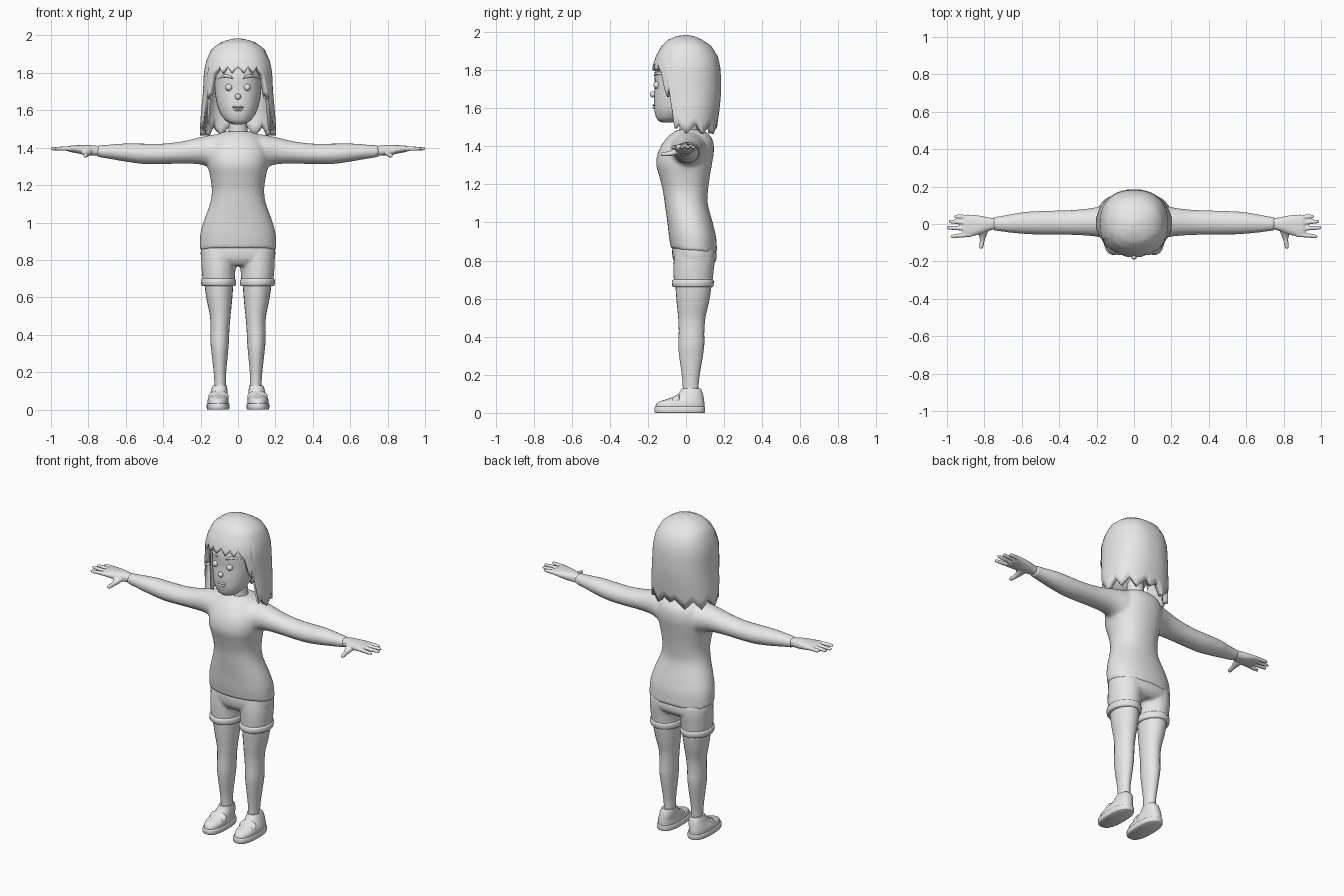
import bpy, bmesh, math

grey = bpy.data.materials.new("plain grey")
grey.diffuse_color = (0.8, 0.8, 0.8, 1)
BOTH = (-1, 1)


def spline(rows, steps):
    """Catmull-Rom refinement of a list of equal-length tuples."""
    out = []
    for i in range(len(rows) - 1):
        p0, p1, p2, p3 = (rows[max(i - 1, 0)], rows[i], rows[i + 1], rows[min(i + 2, len(rows) - 1)])
        for k in range(steps):
            t = k / steps
            out.append([0.5 * (2 * b + (c - a) * t + (2 * a - 5 * b + 4 * c - d) * t * t
                               + (3 * b - a - 3 * c + d) * t ** 3) for a, b, c, d in zip(p0, p1, p2, p3)])
    return out + [list(rows[-1])]


def loft(bm, axis, rings, side=1, n=24, steps=4, power=2.0):
    """Closed tube along an axis. Ring: (position, u min, u max, v min, v max)."""
    loops = []
    for t, u0, u1, v0, v1 in spline(rings, steps):
        loop = []
        for k in range(n):
            a = 2 * math.pi * k / n
            c, s = math.cos(a), math.sin(a)
            u = (u0 + u1) / 2 + (u1 - u0) / 2 * math.copysign(abs(c) ** (2 / power), c)
            v = (v0 + v1) / 2 + (v1 - v0) / 2 * math.copysign(abs(s) ** (2 / power), s)
            x, y, z = {"x": (t, u, v), "y": (u, t, v), "z": (u, v, t)}[axis]
            loop.append(bm.verts.new((side * x, y, z)))
        loops.append(loop)
    for a, b in zip(loops, loops[1:]):
        for k in range(n):
            bm.faces.new((a[k], a[(k + 1) % n], b[(k + 1) % n], b[k]))
    bm.faces.new(loops[0])
    bm.faces.new(loops[-1])


def ball(bm, centre, r):
    new = bmesh.ops.create_uvsphere(bm, u_segments=16, v_segments=10, radius=r)["verts"]
    bmesh.ops.translate(bm, verts=new, vec=centre)


def finish(bm, name, voxel=0, smooth=0, angle=40):
    bmesh.ops.recalc_face_normals(bm, faces=bm.faces)
    me = bpy.data.meshes.new(name)
    bm.to_mesh(me)
    bm.free()
    me.materials.append(grey)
    for p in me.polygons:
        p.use_smooth = True
    me.set_sharp_from_angle(angle=math.radians(angle))
    ob = bpy.data.objects.new(name, me)
    bpy.context.collection.objects.link(ob)
    if voxel:  # fuse overlapping tubes into one skin
        m = ob.modifiers.new("fuse", "REMESH")
        m.mode, m.voxel_size, m.use_smooth_shade = "VOXEL", voxel, True
        m = ob.modifiers.new("relax", "SMOOTH")
        m.factor, m.iterations = 0.5, smooth
    return ob


# Sweater: torso and sleeves in one skin
bm = bmesh.new()
loft(bm, "z", [(.855, -.205, .205, -.08, .165), (.93, -.203, .203, -.09, .157), (1.0, -.186, .186, -.098, .14),
               (1.1, -.15, .15, -.112, .114), (1.17, -.14, .14, -.122, .116), (1.24, -.148, .148, -.14, .125),
               (1.31, -.162, .162, -.157, .137), (1.38, -.165, .165, -.143, .147), (1.44, -.14, .14, -.105, .138),
               (1.475, -.10, .10, -.065, .105), (1.488, -.065, .065, -.04, .07)], n=40, power=2.2)
for v in bm.verts:
    if v.co.z < .9:
        v.co.z -= .1 * v.co.y
for s in BOTH:
    loft(bm, "x", [(.04, -.07, .11, 1.28, 1.478), (.12, -.085, .11, 1.285, 1.472), (.2, -.068, .09, 1.31, 1.457),
                   (.3, -.06, .077, 1.314, 1.434), (.4, -.058, .073, 1.312, 1.422), (.5, -.057, .07, 1.312, 1.422),
                   (.6, -.053, .063, 1.325, 1.423), (.7, -.042, .045, 1.342, 1.416), (.755, -.035, .037, 1.35, 1.413)],
         s)
finish(bm, "sweater", .011, 4)

# Shorts with rolled cuffs
bm = bmesh.new()
loft(bm, "z", [(.77, -.12, .12, -.045, .13), (.80, -.19, .19, -.066, .158), (.84, -.2, .2, -.073, .16),
               (.88, -.195, .195, -.07, .15)], n=36, power=2.3)
for s in BOTH:
    loft(bm, "z", [(.67, .018, .188, -.064, .138), (.74, .014, .194, -.066, .145), (.8, .004, .197, -.065, .152),
                   (.85, .0, .195, -.06, .15)], s)
finish(bm, "shorts", .009, 3)
bm = bmesh.new()
for s in BOTH:
    loft(bm, "z", [(.66, .016, .189, -.064, .137), (.667, .011, .196, -.072, .144), (.693, .01, .198, -.073, .146),
                   (.7, .016, .192, -.066, .14)], s, 32, 2)
finish(bm, "shorts_cuffs")

# Legs
bm = bmesh.new()
for s in BOTH:
    loft(bm, "z", [(.08, .064, .126, -.018, .066), (.14, .064, .126, -.017, .066), (.2, .063, .13, -.022, .072),
                   (.3, .054, .141, -.036, .089), (.36, .049, .147, -.04, .096), (.43, .046, .147, -.038, .096),
                   (.5, .04, .15, -.041, .102), (.58, .032, .166, -.049, .12), (.66, .026, .178, -.055, .133),
                   (.72, .026, .18, -.055, .133)], s)
finish(bm, "legs")

# Shoes: sole, upper and strap
bm = bmesh.new()
for s in BOTH:
    loft(bm, "z", [(0, .05, .163, -.16, .096), (.006, .046, .167, -.165, .1), (.028, .046, .167, -.165, .1),
                   (.033, .05, .163, -.16, .097)], s, 32, 2, 2.5)
finish(bm, "shoe_soles")
bm = bmesh.new()
for s in BOTH:
    loft(bm, "z", [(.02, .052, .162, -.16, .097), (.045, .051, .163, -.157, .097), (.06, .053, .16, -.14, .096),
                   (.072, .055, .155, -.1, .094), (.09, .056, .148, -.055, .091), (.115, .058, .14, -.03, .084),
                   (.128, .06, .134, -.022, .076)], s, 28, 3, 2.3)
finish(bm, "shoe_uppers")
bm = bmesh.new()
for s in BOTH:
    loft(bm, "y", [(-.072, .062, .15, .03, .074), (-.066, .052, .158, .03, .084), (-.04, .05, .158, .03, .099),
                   (-.034, .058, .15, .03, .096)], s, 24, 2, 2.6)
finish(bm, "shoe_straps")

# Hands with four fingers and a thumb
bm = bmesh.new()
for s in BOTH:
    loft(bm, "x", [(.72, -.026, .028, 1.355, 1.406), (.77, -.034, .034, 1.358, 1.412), (.81, -.05, .042, 1.36, 1.415),
                   (.86, -.064, .049, 1.37, 1.413), (.9, -.07, .05, 1.378, 1.41), (.915, -.06, .042, 1.385, 1.404)],
         s, power=2.4)
    for y0, y1, tip in ((.037, .04, .96), (.006, .013, .99), (-.026, -.02, 1.0), (-.057, -.066, .98)):
        loft(bm, "x", [(.87, y0 - .012, y0 + .012, 1.383, 1.406), (.93, (y0 + y1) / 2 - .012, (y0 + y1) / 2 + .012, 1.383, 1.406),
                       (tip - .012, y1 - .01, y1 + .01, 1.385, 1.404), (tip, y1 - .006, y1 + .006, 1.389, 1.4)], s, 12)
    loft(bm, "y", [(-.132, .81, .824, 1.352, 1.364), (-.12, .804, .828, 1.347, 1.369), (-.08, .796, .825, 1.349, 1.377),
                   (-.045, .782, .835, 1.355, 1.395), (-.01, .78, .84, 1.365, 1.4)], s, 14)
finish(bm, "hands", .005, 2)

# Neck and head
bm = bmesh.new()
loft(bm, "z", [(1.44, -.065, .065, -.04, .075), (1.5, -.05, .05, -.035, .062), (1.62, -.05, .05, -.04, .06)])
finish(bm, "neck")
bm = bmesh.new()
loft(bm, "z", [(1.525, -.022, .022, -.125, -.07), (1.532, -.045, .045, -.142, -.035), (1.55, -.072, .072, -.156, .0),
               (1.59, -.098, .098, -.166, .05), (1.65, -.116, .116, -.168, .1), (1.72, -.125, .125, -.164, .13),
               (1.8, -.126, .126, -.163, .14), (1.87, -.11, .11, -.13, .12), (1.92, -.07, .07, -.08, .08)],
     n=36, power=2.15)
finish(bm, "head")

# Face features
bm = bmesh.new()
for s in BOTH:
    ball(bm, (s * .049, -.152, 1.722), .019)
finish(bm, "eyes")
bm = bmesh.new()
ball(bm, (0, -.174, 1.673), .016)
finish(bm, "nose")
bm = bmesh.new()
for s in BOTH:
    loft(bm, "x", [(.028, -.168, -.156, 1.768, 1.776), (.045, -.165, -.148, 1.772, 1.788), (.075, -.147, -.128, 1.776, 1.79),
                   (.106, -.108, -.096, 1.766, 1.772)], s, 10)
finish(bm, "eyebrows")
bm = bmesh.new()
for z, h, w in ((1.617, .006, .038), (1.604, .007, .03)):
    loft(bm, "x", [(-w, -.158, -.15, z - .002, z + .002), (-w / 2, -.173, -.155, z - h, z + h), (0, -.176, -.16, z - h, z + h * .7),
                   (w / 2, -.173, -.155, z - h, z + h), (w, -.158, -.15, z - .002, z + .002)], 1, 10)
finish(bm, "lips")

# Hair: columns from the crown down to a jagged edge; (z, half width, front, back)
SHAPE = [(1.985, 0, 0, 0), (1.98, .045, .045, .04), (1.96, .1, .095, .085), (1.925, .143, .13, .135), (1.87, .168, .16, .168),
         (1.81, .182, .179, .181), (1.7, .187, .178, .186), (1.6, .197, .16, .177), (1.5, .204, .13, .163), (1.4, .2, .12, .15)]


def shape_at(z):
    for a, b in zip(SHAPE, SHAPE[1:]):
        if z >= b[0]:
            f = (a[0] - z) / (a[0] - b[0])
            return [p + (q - p) * f for p, q in zip(a[1:], b[1:])]
    return SHAPE[-1][1:]


def hem(k):
    """Lower edge for a column: short fringe, side lock, long bob."""
    d = min(k, COLS - k)
    if d <= 10:
        return 1.80 + .035 * abs((d % 4) - 2) / 2
    if d <= 15:
        return (1.79, 1.75, 1.7, 1.66, 1.72)[d - 11]
    return 1.465 + .055 * abs(((d - 18) % 8) - 4) / 4


COLS, ROWS = 88, 16
bm = bmesh.new()
crown = bm.verts.new((0, 0, 1.985))
cols = []
for k in range(COLS):
    a, bottom, col = 2 * math.pi * k / COLS, hem(k), []
    for r in range(1, ROWS + 1):
        z = 1.985 - (1.985 - bottom) * (1 - math.cos(r / ROWS * math.pi / 2))
        w, front, back = shape_at(z)
        c = math.cos(a)
        depth = front if c > 0 else back
        squarish = lambda q: math.copysign(abs(q) ** .88, q)
        col.append(bm.verts.new((w * squarish(math.sin(a)), -depth * squarish(c), z)))
    cols.append(col)
for k in range(COLS):
    p, q = cols[k], cols[(k + 1) % COLS]
    bm.faces.new((crown, p[0], q[0]))
    for r in range(ROWS - 1):
        bm.faces.new((p[r], p[r + 1], q[r + 1], q[r]))
hair = finish(bm, "hair", angle=50)
thick = hair.modifiers.new("thickness", "SOLIDIFY")
thick.thickness, thick.offset = .03, -1
